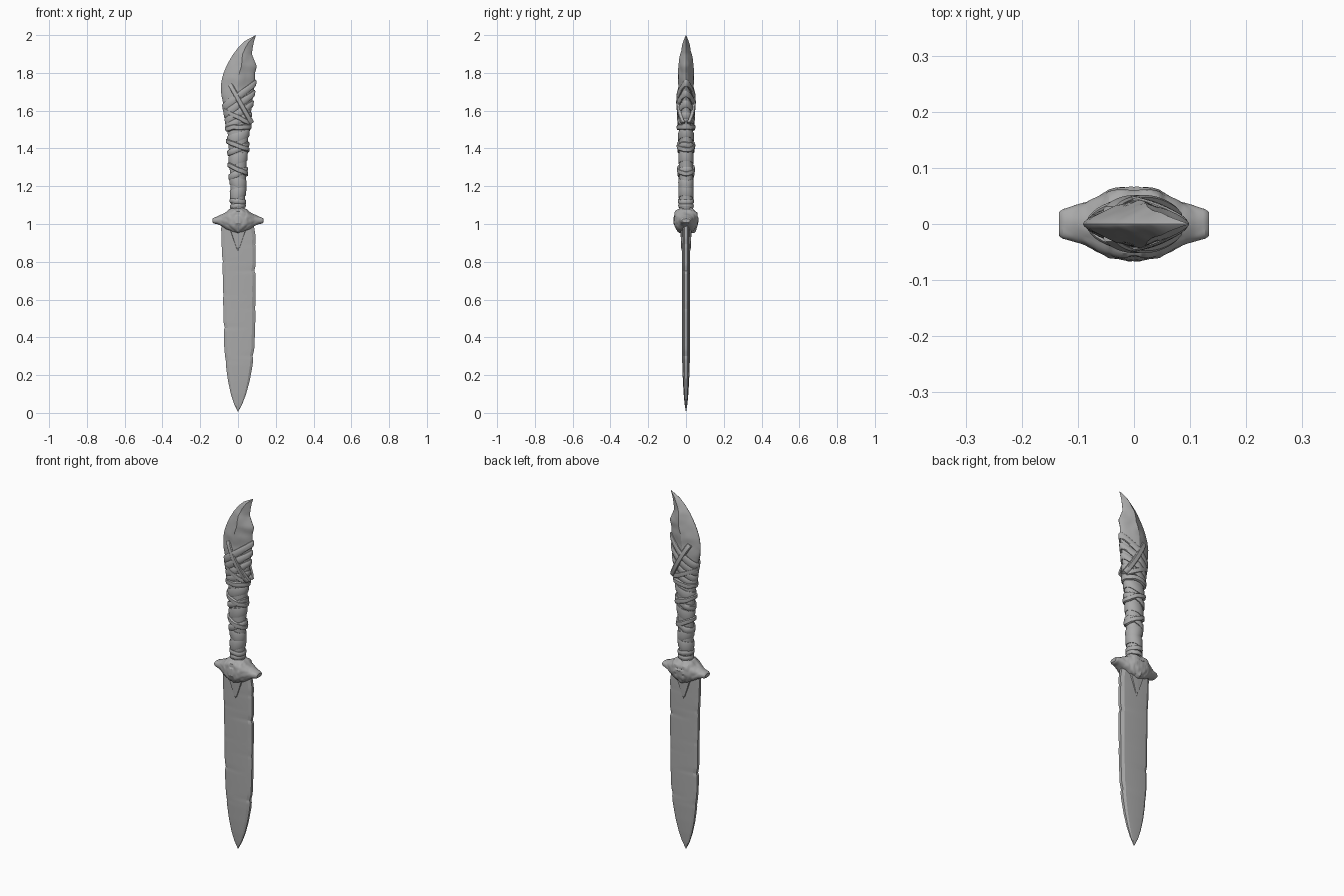
import bpy, bmesh, math, random
from mathutils import Vector, noise

if "Cube" in bpy.data.objects:
    bpy.data.objects.remove(bpy.data.objects["Cube"])

random.seed(4)
grey = bpy.data.materials.new("dark_grey")
grey.diffuse_color = (.4, .4, .4, 1)
grey.use_nodes = True
grey.node_tree.nodes["Principled BSDF"].inputs["Base Color"].default_value = grey.diffuse_color


def lerp_table(table, z):
    """Linear lookup of every column in a table sorted by its first value."""
    if z <= table[0][0]:
        return table[0][1:]
    for a, b in zip(table, table[1:]):
        if z <= b[0]:
            f = (z - a[0]) / (b[0] - a[0])
            return [p + (q - p) * f for p, q in zip(a[1:], b[1:])]
    return table[-1][1:]


def loft(name, rings, loop=False, angle=30):
    """Skin a list of closed point rings; cap the ends or join them in a loop."""
    bm = bmesh.new()
    vs = [[bm.verts.new(p) for p in r] for r in rings]
    n = len(rings[0])
    pairs = list(zip(vs, vs[1:])) + ([(vs[-1], vs[0])] if loop else [])
    for a, b in pairs:
        for i in range(n):
            j = (i + 1) % n
            bm.faces.new((a[i], a[j], b[j], b[i]))
    if not loop:
        bm.faces.new(vs[0][::-1])
        bm.faces.new(vs[-1])
    bmesh.ops.recalc_face_normals(bm, faces=bm.faces[:])
    me = bpy.data.meshes.new(name)
    bm.to_mesh(me)
    bm.free()
    me.materials.append(grey)
    ob = bpy.data.objects.new(name, me)
    bpy.context.collection.objects.link(ob)
    bpy.ops.object.select_all(action='DESELECT')
    ob.select_set(True)
    bpy.context.view_layer.objects.active = ob
    bpy.ops.object.shade_smooth_by_angle(angle=math.radians(angle))
    return ob


# Blade: bevelled flat section following a leaf outline, with chipped edges
outline = [(0.008, -.002, .002), (0.05, -.022, .024), (0.1, -.038, .043), (0.17, -.053, .062),
           (0.25, -.064, .077), (0.35, -.073, .087), (0.5, -.077, .092), (0.75, -.081, .093),
           (0.93, -.088, .094), (0.98, -.089, .086), (1.01, -.08, .078)]
nicks = [(0, .80, .003), (0, .45, .006), (0, .62, .002), (0, .27, .002),
         (1, .75, .007), (1, .30, .005), (1, .55, .002), (1, .89, .003)]
rings = []
for i in range(121):
    z = .008 + (1.01 - .008) * i / 120
    l, r = lerp_table(outline, z)
    thick = min(1, ((r - l) / .15) ** .8)
    cut = [0, 0]
    for side, nz, depth in nicks:
        d = (z - nz) / (.012 if z < nz else .03)
        cut[side] += depth * max(0, 1 - abs(d))
    l += cut[0]
    r -= cut[1]
    front = []
    for f, y in ((0, .008), (.1, .0165), (.5, .0205), (.9, .0165), (1, .008)):
        dent = cut[0] * .3 if f == .1 else cut[1] * .3 if f == .9 else 0
        y = y * thick - dent + .0005 * noise.noise(Vector((f * 3, 0, z * 10)))
        front.append((l + (r - l) * f, max(y, .001)))
    rings.append([(x, -y, z) for x, y in front] + [(x, y, z) for x, y in front[::-1]])
loft("blade", rings, angle=12)

# Pointed tongue under the guard on both faces of the blade
for s, name in ((-1, "front_tongue"), (1, "back_tongue")):
    rings = []
    for z, w, h in ((.855, .001, .0215), (.875, .008, .026), (1.0, .050, .030)):
        rings.append([(-w - .003, s * .012, z), (-w, s * (h - .002), z), (0, s * h, z),
                      (w, s * (h - .002), z), (w + .003, s * .012, z)])
    loft(name, rings, angle=15)

# Guard: craggy carved block, lofted along x and symmetrical
guard = [(0, .950, 1.086, .064), (.02, .954, 1.086, .064), (.045, .966, 1.078, .060),
         (.065, .977, 1.060, .049), (.085, .989, 1.049, .038), (.11, .999, 1.038, .031),
         (.128, 1.003, 1.034, .026), (.134, 1.008, 1.028, .021)]
rings = []
for i in range(73):
    x = -.134 + .268 * i / 72
    lo, hi, hy = lerp_table(guard, abs(x))
    ring = []
    for k in range(48):
        a = 2 * math.pi * k / 48
        c, s = math.cos(a), math.sin(a)
        p = Vector((x, hy * math.copysign(abs(c) ** .8, c),
                    (lo + hi) / 2 + (hi - lo) / 2 * math.copysign(abs(s) ** .8, s)))
        q = Vector((abs(x) + .31, p.y + .17, p.z + .23))
        # ridged noise gives raised lumps parted by creases
        bump = abs(noise.noise(q * 26)) * .014 + noise.noise(q * 60) * .003 - .002
        bump *= max(0, 1 - abs(x) / .14)
        ring.append(p + Vector((0, c, s)) * bump)
    rings.append(ring)
loft("guard", rings, angle=22)

# Grip and horn: z, left edge, right edge, half depth, diamond amount
body = [(1.04, -.036, .036, .034, 0), (1.10, -.036, .035, .035, 0), (1.25, -.042, .042, .036, 0),
        (1.40, -.049, .049, .037, 0), (1.50, -.056, .058, .037, 0), (1.60, -.069, .070, .039, .2),
        (1.68, -.088, .080, .041, .4), (1.73, -.091, .087, .042, .6), (1.77, -.085, .089, .042, .6),
        (1.80, -.076, .090, .041, .6), (1.835, -.062, .100, .039, .6), (1.865, -.046, .087, .036, .6),
        (1.90, -.025, .073, .031, .7), (1.94, .006, .079, .022, .8), (1.97, .038, .085, .013, .8),
        (1.998, .091, .095, .002, .8)]


def surface(z, a):
    """Point on the grip surface at height z and angle a, before wrapping."""
    l, r, hy, k = lerp_table(body, z)
    c, s = math.cos(a), math.sin(a)
    y = (1 - k) * abs(s) + k * (1 - abs(c))
    return Vector(((l + r) / 2 + (r - l) / 2 * c, math.copysign(hy * y, s), z))


rings = []
for i in range(97):
    z = 1.04 + .958 * i / 96
    ring = []
    for k in range(32):
        p = surface(z, 2 * math.pi * k / 32)
        if z > 1.7:
            p.y *= 1 + .14 * noise.noise(Vector((p.x * 30, 0, z * 20)))
        ring.append(p)
    rings.append(ring)
loft("horn_grip", rings, angle=24)


# Leather wraps: flat rounded straps tilted around the grip
def wrap(name, z0, slope, width, height, steps=56):
    seed = random.uniform(0, 50)
    rings = []
    for i in range(steps):
        a = 2 * math.pi * i / steps
        z = z0
        for _ in range(4):
            z = z0 + slope * surface(z, a).x
        z += .005 * noise.noise(Vector((math.cos(a) * 1.5, math.sin(a) * 1.5, seed)))
        half = width / 2 * math.sqrt(1 + (slope * math.sin(a)) ** 2)
        out = Vector((math.cos(a) * .8, math.sin(a), 0)).normalized()
        ring = []
        for u, h in ((-1, -.8), (-1, .55), (-.75, .95), (0, 1.05), (.75, .95), (1, .55), (1, -.8)):
            ring.append(surface(z + u * half, a) + out * h * height)
        rings.append(ring)
    loft(name, rings, loop=True, angle=40)


straps = [
    # lower grip, nearly level turns
    (1.095, .05, .022, .006), (1.120, -.10, .024, .007), (1.165, .30, .052, .005),
    (1.220, -.35, .050, .005),
    # crossed knots
    (1.268, .45, .032, .008), (1.290, -.50, .026, .011), (1.345, .30, .050, .004),
    (1.398, .45, .030, .009), (1.415, -.45, .026, .012), (1.462, .35, .044, .005),
    (1.510, .08, .028, .012),
    # steep crossing straps below the horn
    (1.545, .45, .034, .007), (1.585, .65, .036, .008), (1.630, .75, .036, .009),
    (1.675, .80, .036, .009), (1.565, -.55, .026, .010), (1.635, -.95, .028, .013)]
for i, (z0, slope, width, height) in enumerate(straps):
    if slope < -.9:
        # the steepest strap dives under the others at the edges, on both faces
        for s, side in ((-1, "front"), (1, "back")):
            rings = []
            for k in range(17):
                f = k / 16
                c = Vector((-.042 + .115 * f, 0, 1.738 - .205 * f))
                across = Vector((.205, 0, .115)).normalized() * width / 2
                hy = .040 + .015 * math.sin(math.pi * f) ** .6 - .016 * f ** 3 - .008 * (1 - f) ** 4
                rings.append([c + across * u + Vector((0, s * (hy + h), 0)) for u, h in
                              ((-1, -.02), (-1, -.005), (-.7, -.001), (.7, -.001), (1, -.005), (1, -.02))])
            loft(side + "_cross_strap", rings, angle=40)
    else:
        wrap("wrap_%02d" % (i + 1), z0, slope, width, height)
